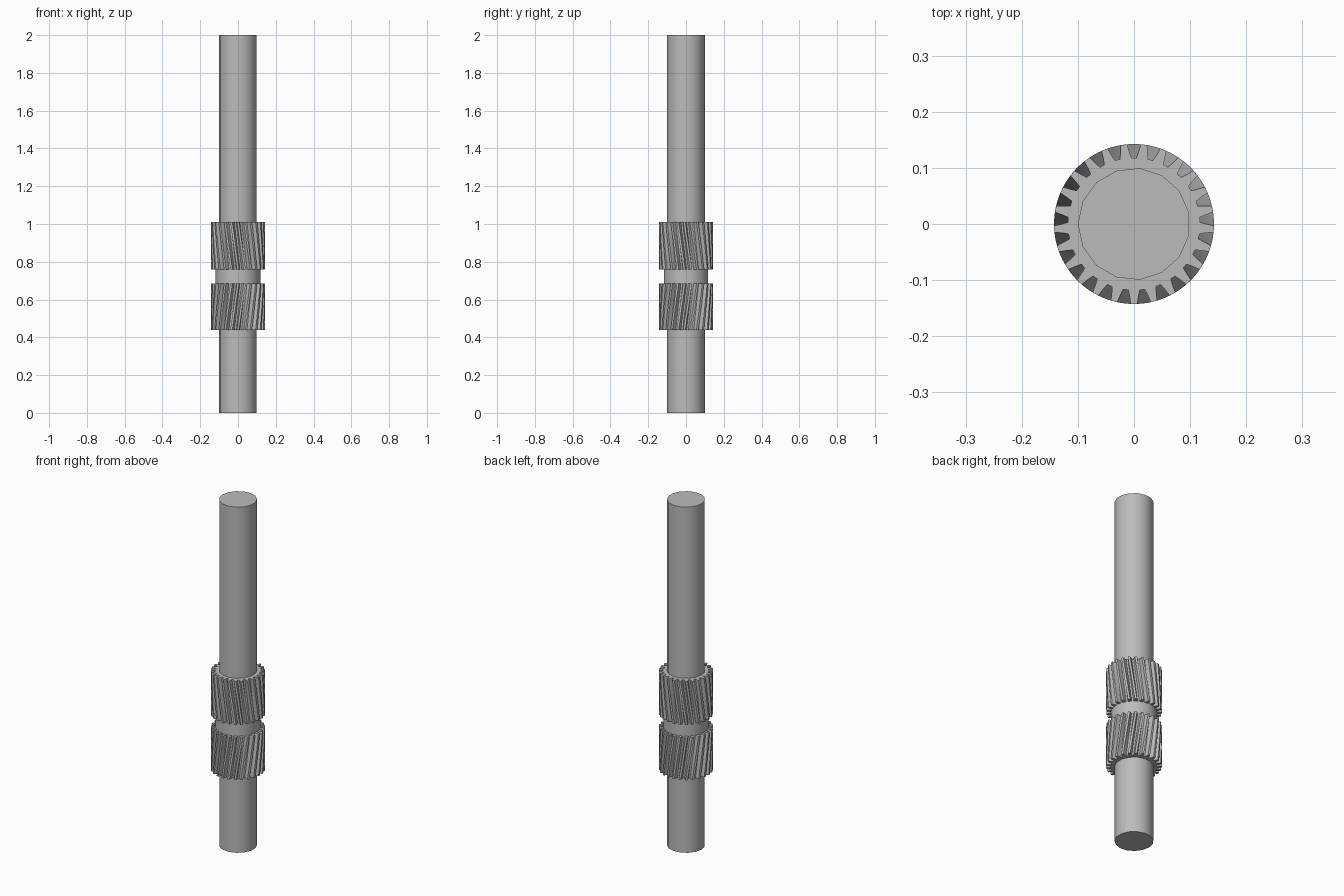
import bpy, bmesh
from math import pi, sin, cos, radians

cube = bpy.data.objects.get("Cube")
if cube:
    bpy.data.objects.remove(cube)

steel = bpy.data.materials.new("steel grey")
steel.use_nodes = True
GREY = (0.5, 0.5, 0.5, 1)
steel.diffuse_color = GREY
steel.node_tree.nodes["Principled BSDF"].inputs["Base Color"].default_value = GREY

TEETH = 25
PITCH = 2 * pi / TEETH
TWIST = radians(14.4)
ROOT, TIP = 0.118, 0.1425


def loft(name, rings):
    """Skin a stack of equal rings and cap both ends."""
    bm = bmesh.new()
    loops = [[bm.verts.new(p) for p in ring] for ring in rings]
    n = len(loops[0])
    for low, high in zip(loops, loops[1:]):
        for i in range(n):
            j = (i + 1) % n
            bm.faces.new((low[i], low[j], high[j], high[i]))
    bm.faces.new(loops[0][::-1])
    bm.faces.new(loops[-1])
    mesh = bpy.data.meshes.new(name)
    bm.to_mesh(mesh)
    bm.free()
    mesh.materials.append(steel)
    obj = bpy.data.objects.new(name, mesh)
    bpy.context.collection.objects.link(obj)
    bpy.ops.object.select_all(action="DESELECT")
    obj.select_set(True)
    bpy.context.view_layer.objects.active = obj
    bpy.ops.object.shade_smooth_by_angle(angle=radians(30))
    return obj


def circle(radius, sides, z, start=0):
    return [(radius * cos(start + 2 * pi * i / sides),
             radius * sin(start + 2 * pi * i / sides), z) for i in range(sides)]


def gear_ring(z, turn):
    # One gap and tooth, as (fraction of pitch from the gap centre, radius)
    profile = [(-0.15, ROOT), (0.15, ROOT), (0.25, 0.128), (0.34, TIP),
               (0.66, TIP), (0.75, 0.128)]
    ring = []
    for k in range(TEETH):
        for f, r in profile:
            a = pi / 2 + turn + (k + f) * PITCH
            ring.append((r * cos(a), r * sin(a), z))
    return ring


def helical_gear(name, z0, z1, turn0, turn1, steps=6):
    rings = []
    for s in range(steps + 1):
        t = s / steps
        rings.append(gear_ring(z0 + (z1 - z0) * t, turn0 + (turn1 - turn0) * t))
    return loft(name, rings)


# Long shaft through the whole part
loft("shaft", [circle(0.1, 15, z, pi) for z in (0, 2)])

# Collar between the two gears
loft("collar", [circle(ROOT, 50, z) for z in (0.68, 0.765)])

# Pair of gears with opposite helix
helical_gear("lower_gear", 0.44, 0.685, 0, TWIST)
helical_gear("upper_gear", 0.76, 1.01, TWIST, 0)
